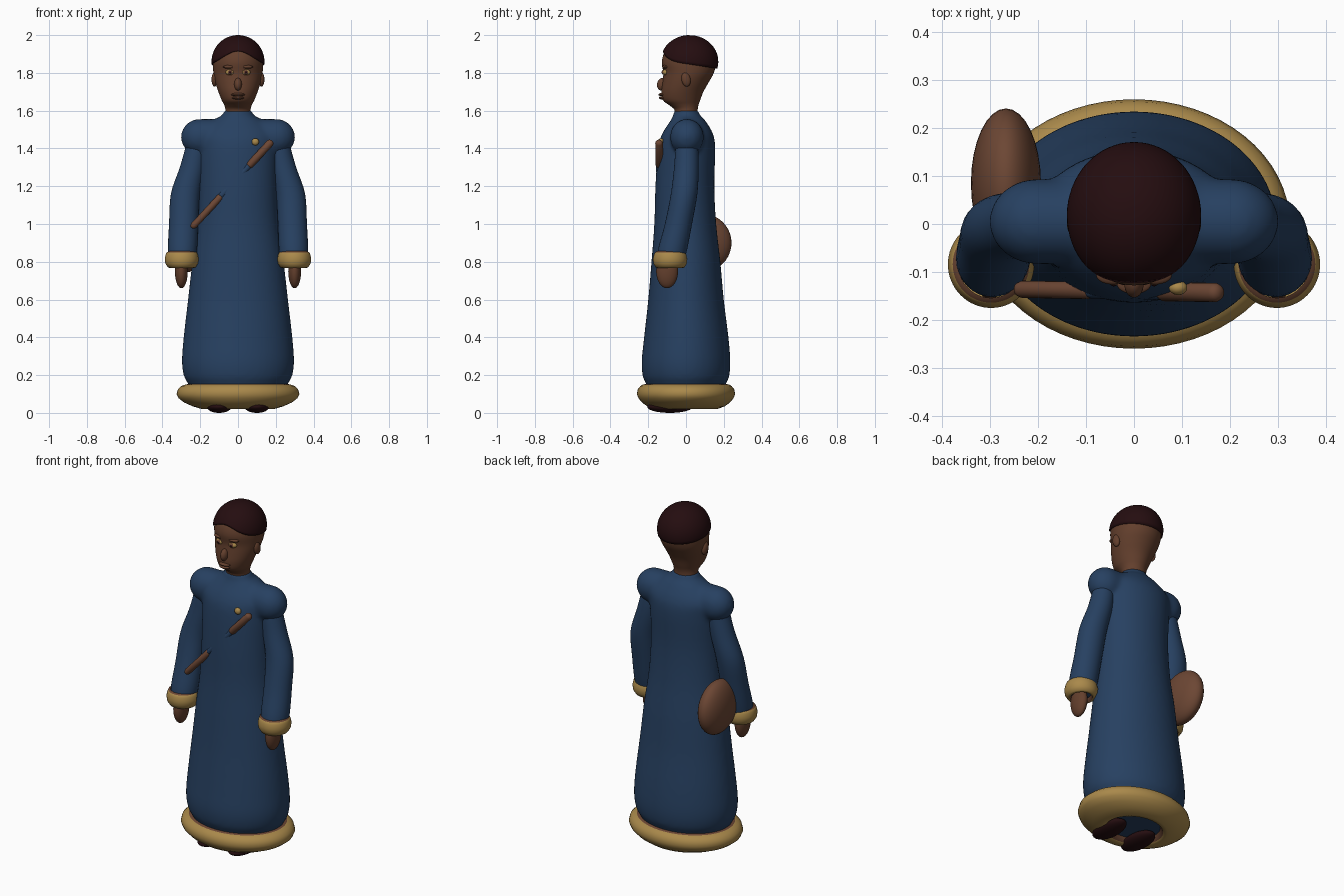
import bpy, bmesh
from math import sin, cos, pi, radians
from mathutils import Matrix, Vector

cube = bpy.data.objects.get("Cube")
if cube:
    bpy.data.objects.remove(cube, do_unlink=True)


def material(name, rgb):
    m = bpy.data.materials.new(name)
    m.use_nodes = True
    m.diffuse_color = (*rgb, 1)
    m.node_tree.nodes["Principled BSDF"].inputs["Base Color"].default_value = (*rgb, 1)
    return m


BLUE = material("robe blue", (0.02, 0.052, 0.12))
GOLD = material("trim gold", (0.40, 0.25, 0.07))
SKIN = material("skin brown", (0.125, 0.05, 0.026))
LEATHER = material("leather brown", (0.15, 0.062, 0.034))
DARK = material("hair dark", (0.018, 0.004, 0.005))


def finish(name, bm, mats):
    bmesh.ops.recalc_face_normals(bm, faces=bm.faces)
    for f in bm.faces:
        f.smooth = True
    mesh = bpy.data.meshes.new(name)
    bm.to_mesh(mesh)
    bm.free()
    for m in mats:
        mesh.materials.append(m)
    ob = bpy.data.objects.new(name, mesh)
    bpy.context.collection.objects.link(ob)
    return ob


def loft(bm, rows, caps=True, n=48):
    """Skin elliptical rings given as (x, y, z, x radius, y radius)."""
    rings = [[bm.verts.new((x + rx * cos(2 * pi * i / n), y + ry * sin(2 * pi * i / n), z))
              for i in range(n)] for x, y, z, rx, ry in rows]
    bands = []
    for a, b in zip(rings, rings[1:]):
        bands.append([bm.faces.new((a[i], a[(i + 1) % n], b[(i + 1) % n], b[i]))
                      for i in range(n)])
    if caps:
        bm.faces.new(rings[0])
        bm.faces.new(rings[-1])
    return rings, bands


def ellipsoid(name, centre, radii, mat, tilt=0):
    bm = bmesh.new()
    bmesh.ops.create_uvsphere(bm, u_segments=32, v_segments=20, radius=1)
    bm.transform(Matrix.Translation(centre) @ Matrix.Rotation(tilt, 4, "X")
                 @ Matrix.Diagonal((*radii, 1)))
    return finish(name, bm, [mat])


def rod(name, a, b, radius, mat):
    a, b = Vector(a), Vector(b)
    length = (b - a).length
    bm = bmesh.new()
    loft(bm, [(0, 0, length * t, radius * s, radius * s) for t, s in
              ((0, 0.4), (0.03, 0.8), (0.08, 1), (0.92, 1), (0.97, 0.8), (1, 0.4))], n=20)
    bm.transform(Matrix.Translation(a) @ (b - a).to_track_quat("Z", "Y").to_matrix().to_4x4())
    return finish(name, bm, [mat])


def smooth_rows(rows, steps=4):
    """Catmull-Rom interpolation between key rings."""
    p = [rows[0], *rows, rows[-1]]
    out = []
    for a, b, c, d in zip(p, p[1:], p[2:], p[3:]):
        for k in range(steps):
            t = k / steps
            out.append(tuple(0.5 * (2 * q + (r - o) * t + (2 * o - 5 * q + 4 * r - s) * t * t
                                    + (3 * q - o - 3 * r + s) * t ** 3)
                             for o, q, r, s in zip(a, b, c, d)))
    return out + [rows[-1]]


def front_back(rows):
    """Turn (z, half width, front y, back y) into ring rows."""
    return smooth_rows([(0, (f + b) / 2, z, w, (b - f) / 2) for z, w, f, b in rows])


# Robe: long body fused with a rounded shoulder yoke
bm = bmesh.new()
loft(bm, front_back([
    (0.05, 0.22, -0.18, 0.18), (0.15, 0.262, -0.21, 0.21), (0.19, 0.285, -0.228, 0.228),
    (0.27, 0.297, -0.235, 0.235), (0.4, 0.288, -0.222, 0.225), (0.6, 0.265, -0.2, 0.2),
    (0.8, 0.242, -0.183, 0.182), (1.0, 0.215, -0.168, 0.16), (1.2, 0.205, -0.162, 0.15),
    (1.4, 0.208, -0.148, 0.155), (1.48, 0.205, -0.125, 0.142), (1.55, 0.13, -0.08, 0.1),
    (1.575, 0.085, -0.068, 0.075), (1.605, 0.072, -0.062, 0.064)]))
yoke = []
for k in range(-10, 11):
    a = k / 10 * radians(85)
    yoke.append((0, 0.005, 0.2 * max(-1, min(1, k * 10)) + 0.102 * sin(a),
                 0.097 * cos(a), 0.09 * cos(a)))
    if k == 0:
        yoke.pop()
rings, _ = loft(bm, yoke)
turn = Matrix.Translation((0, 0, 1.46)) @ Matrix.Rotation(pi / 2, 4, "Y")
bmesh.ops.transform(bm, matrix=turn, verts=[v for r in rings for v in r])
robe = finish("robe", bm, [BLUE])
remesh = robe.modifiers.new("fuse", "REMESH")
remesh.mode = "VOXEL"
remesh.voxel_size = 0.012
remesh.use_smooth_shade = True
soften = robe.modifiers.new("soften", "SMOOTH")
soften.factor = 0.5
soften.iterations = 8


def trim(name, x, y, rows):
    """Gold band whose first and last strips are leather edging."""
    bm = bmesh.new()
    _, bands = loft(bm, [(x, y, *r) for r in rows], caps=False, n=64)
    for f in bands[0] + bands[-1]:
        f.material_index = 1
    return finish(name, bm, [GOLD, LEATHER])


# Hem band and shoes
trim("hem_band", 0, 0, [
    (0.155, 0.255, 0.205), (0.15, 0.278, 0.228), (0.142, 0.3, 0.242), (0.125, 0.318, 0.255),
    (0.1, 0.325, 0.26), (0.078, 0.315, 0.252), (0.055, 0.285, 0.233), (0.035, 0.24, 0.205),
    (0.02, 0.19, 0.165), (0.022, 0.165, 0.14), (0.06, 0.145, 0.12)])

for side, x in (("left", 1), ("right", -1)):
    ellipsoid(side + "_shoe", (0.1 * x, -0.085, 0.032), (0.065, 0.12, 0.032), DARK)

    # Sleeve, cuff and hand
    bm = bmesh.new()
    loft(bm, smooth_rows([(cx * x, cy, z, rx, ry) for cx, cy, z, rx, ry in (
        (0.215, 0.005, 1.48, 0.05, 0.05), (0.22, 0.004, 1.4, 0.06, 0.06),
        (0.24, 0.002, 1.3, 0.068, 0.065), (0.278, -0.01, 1.16, 0.077, 0.07),
        (0.288, -0.04, 1.0, 0.077, 0.072), (0.294, -0.072, 0.86, 0.077, 0.077),
        (0.296, -0.083, 0.79, 0.066, 0.068))]), n=32)
    finish(side + "_sleeve", bm, [BLUE])
    trim(side + "_cuff", 0.298 * x, -0.084, [
        (0.856, 0.068, 0.07), (0.85, 0.08, 0.08), (0.838, 0.085, 0.086), (0.815, 0.09, 0.091),
        (0.79, 0.086, 0.088), (0.77, 0.073, 0.076), (0.766, 0.06, 0.064), (0.8, 0.05, 0.054)])
    ellipsoid(side + "_hand", (0.3 * x, -0.1, 0.75), (0.034, 0.058, 0.09), SKIN)

    # Ear and eye
    ellipsoid(side + "_ear", (0.124 * x, 0.0, 1.765), (0.016, 0.024, 0.038), SKIN, 0.2)
    ellipsoid(side + "_eye", (0.042 * x, -0.108, 1.803), (0.024, 0.017, 0.016), GOLD)
    ellipsoid(side + "_iris", (0.042 * x, -0.119, 1.803), (0.013, 0.009, 0.013), LEATHER)
    ellipsoid(side + "_pupil", (0.042 * x, -0.124, 1.803), (0.007, 0.006, 0.007), DARK)
    ellipsoid(side + "_brow", (0.045 * x, -0.106, 1.832), (0.034, 0.02, 0.01), SKIN)

# Head and neck
bm = bmesh.new()
loft(bm, front_back([
    (1.56, 0.072, -0.06, 0.062), (1.605, 0.067, -0.062, 0.062), (1.63, 0.073, -0.09, 0.066),
    (1.655, 0.086, -0.122, 0.075), (1.7, 0.104, -0.13, 0.092), (1.75, 0.12, -0.125, 0.12),
    (1.8, 0.13, -0.12, 0.147), (1.86, 0.132, -0.128, 0.158), (1.92, 0.115, -0.108, 0.135),
    (1.965, 0.07, -0.06, 0.085)]))
finish("head", bm, [SKIN])
ellipsoid("nose", (0, -0.126, 1.74), (0.02, 0.027, 0.034), SKIN, -0.25)
ellipsoid("upper_lip", (0, -0.124, 1.685), (0.036, 0.022, 0.009), SKIN)
ellipsoid("lower_lip", (0, -0.122, 1.668), (0.032, 0.022, 0.009), SKIN)

# Hair: a dome whose lower edge rises over the brow and drops at the nape
bm = bmesh.new()
around, down = 64, 16
grid = []
for j in range(1, down + 2):
    ring = []
    for i in range(around):
        az = 2 * pi * i / around
        edge = -6 - 9 * sin(az) + 20 * max(0, -sin(az)) ** 4
        el = radians(90 + (edge - 90) * min(j, down) / down)
        s = 1 if j <= down else 0.88
        ring.append(bm.verts.new((0.14 * s * cos(el) * cos(az),
                                  0.018 + 0.153 * s * cos(el) * sin(az),
                                  1.86 + 0.14 * sin(el))))
    grid.append(ring)
bm.faces.new(grid[0])
for a, b in zip(grid, grid[1:]):
    for i in range(around):
        k = (i + 1) % around
        bm.faces.new((a[i], a[k], b[k], b[i]))
finish("hair", bm, [DARK])

# Staff across the chest, with a robe-coloured middle, and a small badge
low, high = Vector((-0.245, -0.136, 0.98)), Vector((0.18, -0.143, 1.44))
rod("staff_lower", low, low.lerp(high, 0.38), 0.018, LEATHER)
rod("staff_middle", low.lerp(high, 0.34), low.lerp(high, 0.74), 0.017, BLUE)
rod("staff_upper", low.lerp(high, 0.7), high, 0.02, LEATHER)
ellipsoid("badge", (0.092, -0.133, 1.435), (0.019, 0.015, 0.019), GOLD)

# Satchel behind the right hip
ellipsoid("satchel", (-0.267, 0.085, 0.9), (0.073, 0.156, 0.155), LEATHER)
